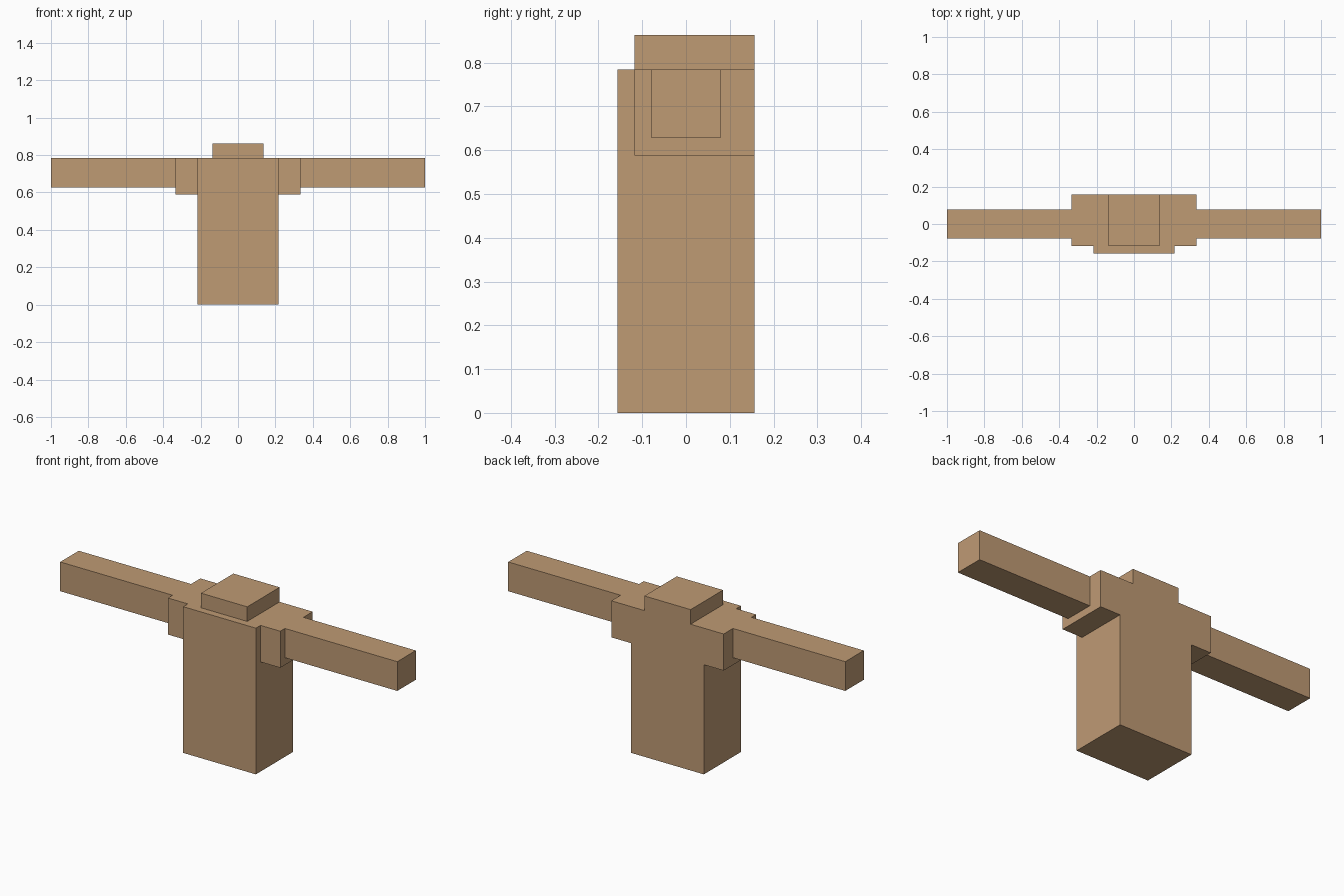
import bpy
import bmesh
from mathutils import Vector

if "Cube" in bpy.data.objects:
    bpy.data.objects.remove(bpy.data.objects["Cube"], do_unlink=True)

U = 1 / 51  # one block unit; the arm span is 102 units

# Single flat colour
tan = bpy.data.materials.new("tan")
tan.use_nodes = True
colour = (0.52, 0.325, 0.175, 1)
tan.diffuse_color = colour
bsdf = next(n for n in tan.node_tree.nodes if n.type == "BSDF_PRINCIPLED")
bsdf.inputs["Base Color"].default_value = colour
bsdf.inputs["Roughness"].default_value = 0.8


def box(name, low, high, hidden=None):
    """Box between two corners in block units, open on the side facing 'hidden'."""
    low, high = Vector(low) * U, Vector(high) * U
    bm = bmesh.new()
    bmesh.ops.create_cube(bm, size=1)
    for v in bm.verts:
        v.co = Vector((low[i] + (v.co[i] + 0.5) * (high[i] - low[i]) for i in range(3)))
    bm.normal_update()
    if hidden:
        side = Vector(hidden)
        joined = [f for f in bm.faces if f.normal.dot(side) > 0.9]
        bmesh.ops.delete(bm, geom=joined, context="FACES")
    mesh = bpy.data.meshes.new(name)
    bm.to_mesh(mesh)
    bm.free()
    mesh.materials.append(tan)
    obj = bpy.data.objects.new(name, mesh)
    bpy.context.collection.objects.link(obj)
    return obj


# Body and low head, flush at the back
box("torso", (-11, -8, 0), (11, 8, 40))
box("head", (-7, -6, 40), (7, 8, 44), hidden=(0, 0, -1))

# Shoulders and outstretched arms, mirrored across x
for name, s in (("left", 1), ("right", -1)):
    for part, x0, x1, y0, y1, z0 in (("shoulder", 11, 17, -6, 8, 30),
                                     ("arm", 17, 51, -4, 4, 32)):
        xa, xb = sorted((s * x0, s * x1))
        box(f"{name}_{part}", (xa, y0, z0), (xb, y1, 40), hidden=(-s, 0, 0))
